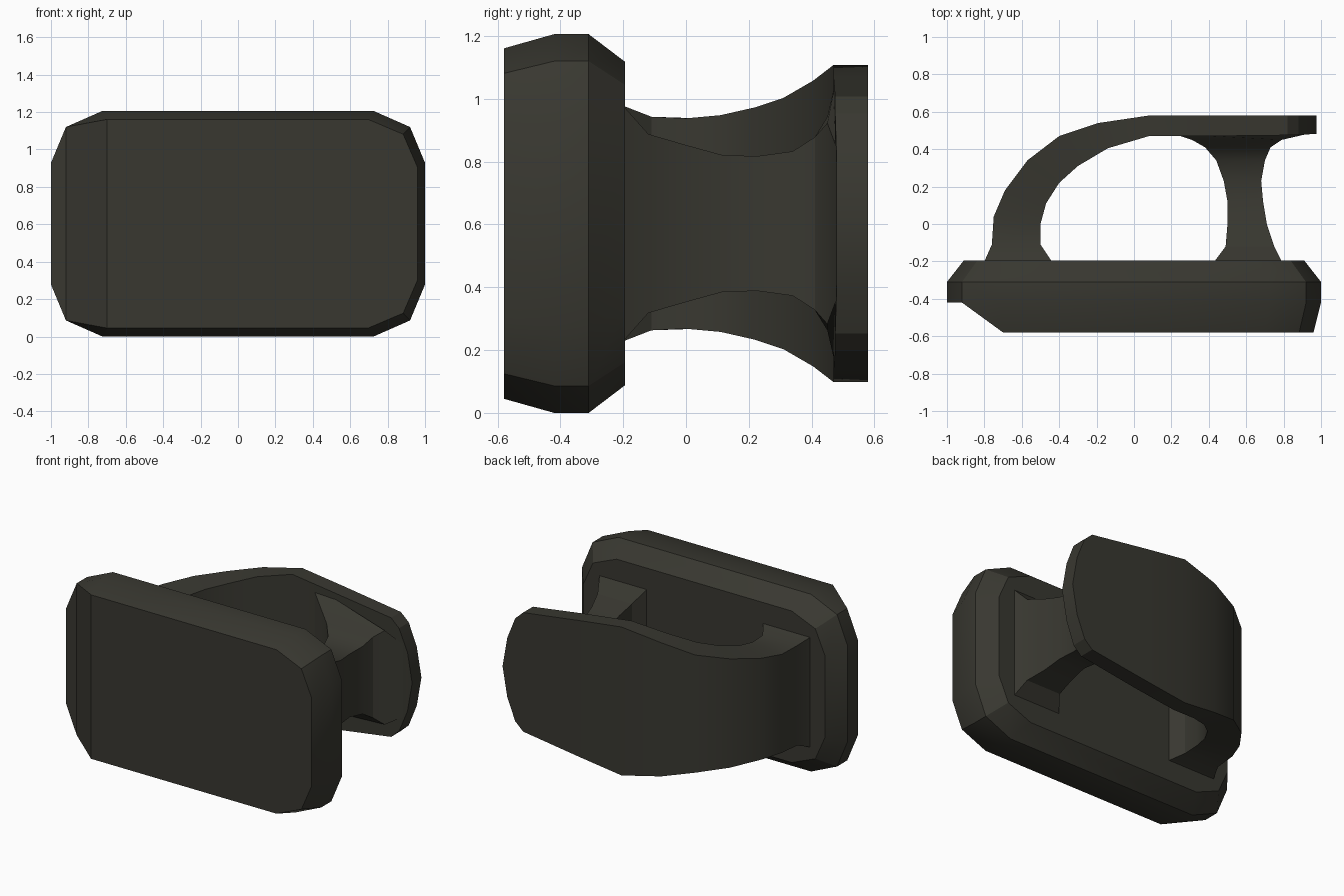
import bpy, bmesh, math

if "Cube" in bpy.data.objects:
    bpy.data.objects.remove(bpy.data.objects["Cube"])

ZC = 0.603  # mid height

mat = bpy.data.materials.new("dark olive grey")
mat.diffuse_color = (0.040, 0.039, 0.030, 1)
mat.use_nodes = True
mat.node_tree.nodes["Principled BSDF"].inputs["Base Color"].default_value = mat.diffuse_color


def loft(name, rings):
    """Skin closed rings of points, merging repeated points, capping both ends."""
    bm = bmesh.new()
    cache = {}

    def vert(p):
        key = tuple(round(c, 4) for c in p)
        if key not in cache:
            cache[key] = bm.verts.new(key)
        return cache[key]

    def face(points):
        vs = list(dict.fromkeys(vert(p) for p in points))
        if len(vs) > 2 and not bm.faces.get(vs):
            bm.faces.new(vs)

    for a, b in zip(rings, rings[1:]):
        n = len(a)
        for i in range(n):
            j = (i + 1) % n
            face((a[i], a[j], b[j], b[i]))
    face(rings[0])
    face(rings[-1])
    bmesh.ops.recalc_face_normals(bm, faces=bm.faces)
    me = bpy.data.meshes.new(name)
    bm.to_mesh(me)
    bm.free()
    me.materials.append(mat)
    ob = bpy.data.objects.new(name, me)
    bpy.context.collection.objects.link(ob)
    bpy.ops.object.select_all(action='DESELECT')
    ob.select_set(True)
    bpy.context.view_layer.objects.active = ob
    bpy.ops.object.shade_smooth_by_angle(angle=math.radians(25))
    return ob


# front plate: chamfered outline, with a sloped cut on its left end
corner = [(1.0, 0.325), (0.92, 0.517), (0.725, 0.603)]
outline = corner + [(-x, z) for x, z in reversed(corner)]
outline += [(-x, -z) for x, z in outline]


def plate_ring(y, sx=1.0, sz=1.0, left=None):
    ring = []
    for x, z in outline:
        if left and x < -0.9:      # squared-off left end
            px, pz = left[0], math.copysign(left[1], z)
        else:
            px, pz = x * sx, z * sz
        ring.append((px, y, ZC + pz))
    return ring


front = plate_ring(-0.58, 0.96, 0.925, (-0.70, 0.558))
front = [(max(x, -0.70), y, z) for x, y, z in front]
loft("front_plate", [
    front,
    plate_ring(-0.42, left=(-0.92, 0.517)),
    plate_ring(-0.42),
    plate_ring(-0.31),
    plate_ring(-0.195, 0.91, 0.855),
])

# curved arm flowing into the rounded back plate: outer x,y, inner x,y, half height
arm = [
    (-0.80, -0.20, -0.44, -0.20, 0.375),
    (-0.76, -0.11, -0.50, -0.11, 0.34),
    (-0.75, 0.04, -0.50, 0.00, 0.335),
    (-0.69, 0.18, -0.47, 0.11, 0.345),
    (-0.57, 0.34, -0.40, 0.22, 0.37),
    (-0.40, 0.47, -0.30, 0.31, 0.40),
    (-0.19, 0.54, -0.14, 0.405, 0.455),
    (0.08, 0.58, 0.08, 0.47, 0.505),
    (0.39, 0.58, 0.39, 0.47, 0.465),
    (0.82, 0.58, 0.82, 0.475, 0.405),
    (0.88, 0.58, 0.88, 0.475, 0.35),
    (0.94, 0.58, 0.94, 0.48, 0.20),
    (0.975, 0.58, 0.975, 0.48, 0.0),
]
loft("curved_arm_and_back_plate", [
    [(ox, oy, ZC + h), (ix, iy, ZC + h), (ix, iy, ZC - h), (ox, oy, ZC - h)]
    for ox, oy, ix, iy, h in arm])

# waisted post: y, left x, right x, half height on the left and right
post = [
    (-0.20, 0.43, 0.79, 0.375, 0.375),
    (-0.12, 0.49, 0.75, 0.285, 0.285),
    (0.00, 0.50, 0.71, 0.25, 0.25),
    (0.12, 0.50, 0.69, 0.217, 0.217),
    (0.23, 0.48, 0.68, 0.215, 0.215),
    (0.34, 0.44, 0.70, 0.23, 0.23),
    (0.41, 0.38, 0.73, 0.275, 0.275),
    (0.45, 0.31, 0.79, 0.34, 0.32),
    (0.48, 0.22, 0.92, 0.47, 0.24),
]
loft("post", [
    [(a, y, ZC + ha), (b, y, ZC + hb), (b, y, ZC - hb), (a, y, ZC - ha)]
    for y, a, b, ha, hb in post])
